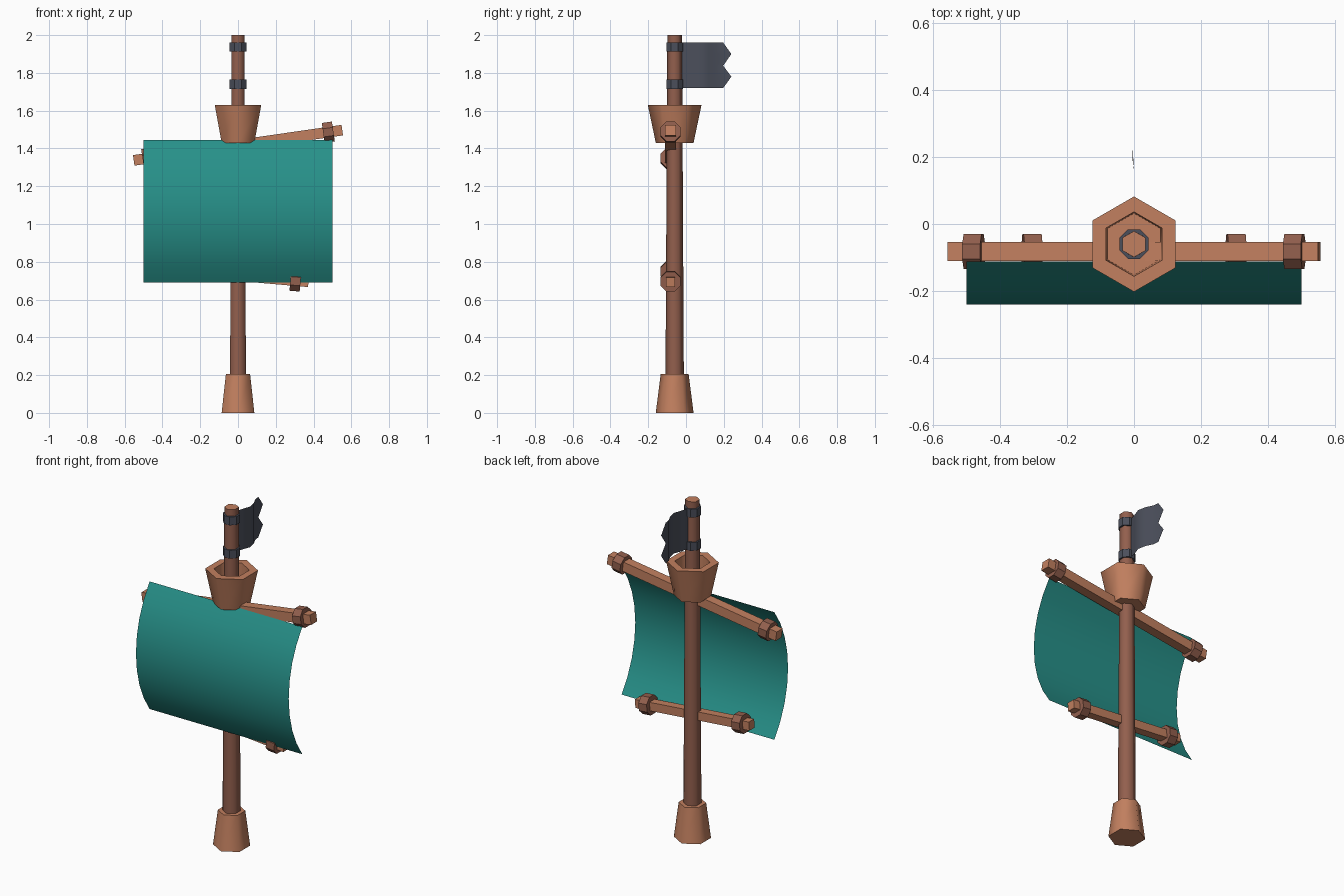
import bpy, bmesh, math
from mathutils import Vector, Matrix

if "Cube" in bpy.data.objects:
    bpy.data.objects.remove(bpy.data.objects["Cube"])

MAST_Y = -0.06
BAR_Y = -0.082


def mat(name, rgb):
    m = bpy.data.materials.new(name)
    m.diffuse_color = (*rgb, 1)
    m.use_nodes = True
    m.node_tree.nodes["Principled BSDF"].inputs["Base Color"].default_value = m.diffuse_color
    return m


LIGHT = mat("light_wood", (0.54, 0.215, 0.115))
DARK = mat("dark_wood", (0.29, 0.115, 0.075))
TEAL = mat("teal_cloth", (0.02, 0.28, 0.25))
SLATE = mat("slate", (0.07, 0.078, 0.105))


def finish(name, bm, mats, smooth=None):
    me = bpy.data.meshes.new(name)
    bm.to_mesh(me)
    bm.free()
    ob = bpy.data.objects.new(name, me)
    bpy.context.collection.objects.link(ob)
    for m in mats:
        me.materials.append(m)
    if smooth:
        bpy.ops.object.select_all(action='DESELECT')
        ob.select_set(True)
        bpy.context.view_layer.objects.active = ob
        bpy.ops.object.shade_smooth_by_angle(angle=math.radians(smooth))
    return ob


def lathe(name, profile, sides, turn, mats, matrix, smooth=None, cap_index=0):
    """Loft n-sided rings (radius, height) and cap both ends."""
    bm = bmesh.new()
    rings = []
    for r, z in profile:
        rings.append([bm.verts.new((r * math.cos(turn + 2 * math.pi * i / sides),
                                    r * math.sin(turn + 2 * math.pi * i / sides), z))
                      for i in range(sides)])
    for a, b in zip(rings, rings[1:]):
        for i in range(sides):
            j = (i + 1) % sides
            bm.faces.new((a[i], a[j], b[j], b[i]))
    bm.faces.new(rings[0][::-1])
    bm.faces.new(rings[-1]).material_index = cap_index
    bmesh.ops.transform(bm, matrix=matrix, verts=bm.verts)
    bmesh.ops.recalc_face_normals(bm, faces=bm.faces)
    return finish(name, bm, mats, smooth)


def sheet(name, columns, m, smooth):
    """Grid surface from equal-length rows of points."""
    bm = bmesh.new()
    vs = [[bm.verts.new(p) for p in c] for c in columns]
    for a, b in zip(vs, vs[1:]):
        for i in range(len(a) - 1):
            bm.faces.new((a[i], b[i], b[i + 1], a[i + 1]))
    return finish(name, bm, [m], smooth)


# Mast, foot and lookout basket: hexagonal with a corner to the front
axis = Matrix.Translation((0, MAST_Y, 0))
HEX = math.pi / 2
lathe("mast", [(0.049, 0.1), (0.039, 2.0)], 6, HEX, [DARK, LIGHT], axis, 65, 1)
lathe("mast_foot", [(0.1, 0), (0.074, 0.205)], 6, HEX, [LIGHT], axis, 65)
lathe("lookout_basket", [(0.1, 1.43), (0.142, 1.63), (0.096, 1.63), (0.092, 1.45)],
      6, HEX, [LIGHT], axis, 65)

# Flag bands on the mast
OCT = math.pi / 8
for i, z in enumerate((1.715, 1.912)):
    lathe(f"flag_band_{i}", [(0.0475, z), (0.0475, z + 0.049)], 8, OCT, [SLATE], axis)


# Tilted bars with octagonal collars
def bar(name, half, z_mid, slope, thick, collar_x):
    tilt = math.atan(slope)
    k = 1 / math.cos(tilt)
    frame = (Matrix.Translation((0, BAR_Y, z_mid)) @ Matrix.Rotation(-tilt, 4, 'Y')
             @ Matrix.Rotation(math.pi / 2, 4, 'Y'))
    r = thick * math.sqrt(2)
    lathe(name, [(r, -half * k), (r, half * k)], 4, math.pi / 4, [LIGHT], frame)
    for side, s in (("left", -1), ("right", 1)):
        c = s * collar_x * k
        lathe(f"{name}_collar_{side}", [(0.057, c - 0.027), (0.057, c + 0.027)],
              8, OCT, [DARK], frame)


bar("upper_yard", 0.552, 1.417, 0.145, 0.028, 0.478)
bar("lower_yard", 0.373, 0.7235, -0.087, 0.025, 0.304)

# Sail: arc bulging to the front
z0, z1, depth, n = 0.69, 1.445, 0.128, 8
h = (z1 - z0) / 2
R = (h * h + depth * depth) / (2 * depth)
a0 = math.asin(h / R)
arc = []
for i in range(n + 1):
    a = -a0 + 2 * a0 * i / n
    arc.append((-0.24 + R * (1 - math.cos(a)), (z0 + z1) / 2 + R * math.sin(a)))
sheet("sail", [[(x, y, z) for y, z in arc] for x in (-0.5, 0.5)], TEAL, 40)

# Flag: gentle wave with a notched trailing edge
zs = (1.72, 1.78, 1.838, 1.90, 1.96)
cols = [[(x, y, z) for z in zs] for x, y in
        ((0, -0.03), (0.012, 0.02), (0.03, 0.07), (0.02, 0.12), (0.0, 0.16))]
cols.append([(-0.005, 0.24 if i % 2 else 0.197, z) for i, z in enumerate(zs)])
sheet("flag", cols, SLATE, 40)
